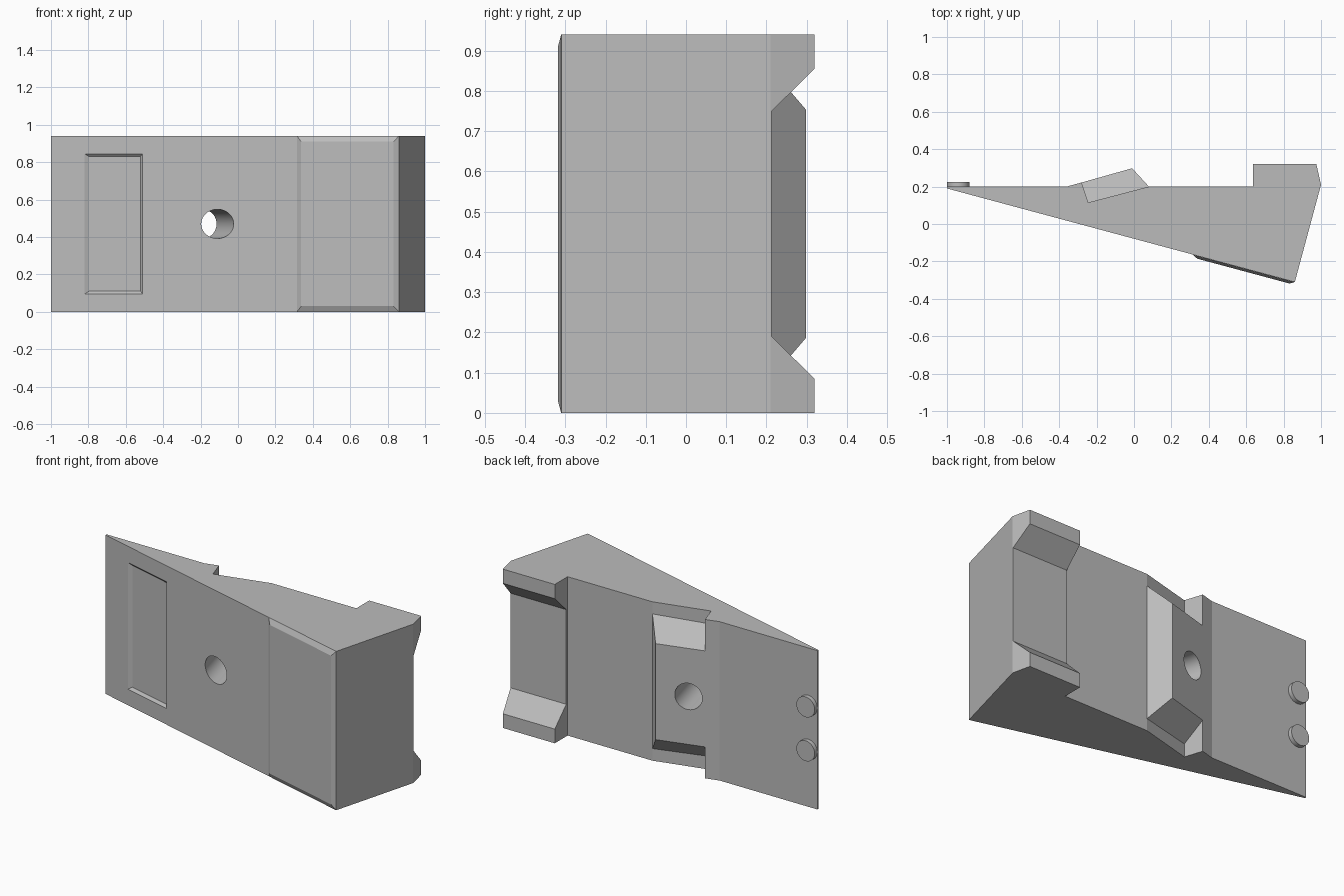
import bpy, bmesh, math
from mathutils import Vector

if "Cube" in bpy.data.objects:
    bpy.data.objects.remove(bpy.data.objects["Cube"])

H = 0.94          # height of the block
MID = H / 2

grey = bpy.data.materials.new("plain grey")
grey.diffuse_color = (0.5, 0.5, 0.5, 1)
grey.use_nodes = True
grey.node_tree.nodes["Principled BSDF"].inputs["Base Color"].default_value = grey.diffuse_color


def loft(name, ring_a, ring_b):
    """Closed solid between two rings with equal point counts."""
    bm = bmesh.new()
    a = [bm.verts.new(p) for p in ring_a]
    b = [bm.verts.new(p) for p in ring_b]
    n = len(a)
    bm.faces.new(a)
    bm.faces.new(b[::-1])
    for i in range(n):
        j = (i + 1) % n
        bm.faces.new((a[i], b[i], b[j], a[j]))
    bmesh.ops.recalc_face_normals(bm, faces=bm.faces)
    me = bpy.data.meshes.new(name)
    bm.to_mesh(me)
    bm.free()
    ob = bpy.data.objects.new(name, me)
    bpy.context.collection.objects.link(ob)
    me.materials.append(grey)
    return ob


def rod(name, centre, axis, radius, length):
    """Cylinder centred on a point along an axis."""
    bpy.ops.mesh.primitive_cylinder_add(vertices=48, radius=radius, depth=length,
                                        location=centre)
    ob = bpy.context.object
    ob.name = name
    ob.rotation_euler = Vector(axis).to_track_quat('Z', 'Y').to_euler()
    ob.data.materials.append(grey)
    return ob


def select(ob):
    bpy.ops.object.select_all(action='DESELECT')
    ob.select_set(True)
    bpy.context.view_layer.objects.active = ob


def combine(target, tool, operation):
    select(target)
    mod = target.modifiers.new(operation, 'BOOLEAN')
    mod.operation = operation
    mod.solver = 'EXACT'
    mod.object = tool
    bpy.ops.object.modifier_apply(modifier=mod.name)
    bpy.data.objects.remove(tool)


def on_front(x, z, off):
    """Point on the slanted front face, pushed outwards by off."""
    return (x - 0.26 * off, 0.19 - 0.269 * (x + 1) - 0.966 * off, z)


def front_rect(x0, x1, z0, z1, off):
    return [on_front(x, z, off) for x, z in
            ((x0, z0), (x1, z0), (x1, z1), (x0, z1))]


# wedge body
profile = [(-1, 0.19), (-1, 0.2), (-0.36, 0.2), (-0.28, 0.222), (-0.245, 0.115),
           (0.08, 0.2), (0.635, 0.2), (0.635, 0.32), (0.975, 0.32), (1, 0.21),
           (0.86, -0.31)]
body = loft("wedge_body", [(x, y, 0) for x, y in profile],
            [(x, y, H) for x, y in profile])

# raised boss with sloped sides on the back
boss_section = [(-0.29, 0.083, 0.41), (0.089, 0.19, 0.41),
                (-0.01, 0.298, 0.284), (-0.29, 0.219, 0.284)]
boss = loft("boss", [(x, y, MID - h) for x, y, h in boss_section],
            [(x, y, MID + h) for x, y, h in boss_section])
combine(body, boss, 'UNION')

# sloped channel that splits the heel into two feet
channel_section = [(0.4, 0.005), (0.213, 0.19), (0.213, H - 0.19), (0.4, H - 0.005)]
channel = loft("channel_cutter", [(0.6, y, z) for y, z in channel_section],
               [(1.1, y, z) for y, z in channel_section])
combine(body, channel, 'DIFFERENCE')

# through hole, square to the boss
hole = rod("hole_cutter", (-0.15, 0.1, MID), (-0.26, 0.966, 0), 0.078, 1.0)
combine(body, hole, 'DIFFERENCE')

# shallow recess on the slanted front
recess = loft("recess_cutter", front_rect(-0.80, -0.525, 0.11, 0.83, -0.014),
              front_rect(-0.84, -0.495, 0.08, 0.86, 0.014))
combine(body, recess, 'DIFFERENCE')
select(body)
bpy.ops.object.shade_smooth_by_angle(angle=math.radians(12))

# bevelled pad on the thick end of the front
loft("front_pad", front_rect(0.315, 0.86, 0, H, 0),
     front_rect(0.342, 0.836, 0.03, H - 0.03, 0.015))

# two round pegs near the thin edge
for side, dz in (("lower", -0.13), ("upper", 0.13)):
    peg = rod(side + "_peg", (-0.94, 0.207, MID + dz), (0, 1, 0), 0.06, 0.036)
    select(peg)
    bpy.ops.object.shade_smooth_by_angle(angle=math.radians(30))
